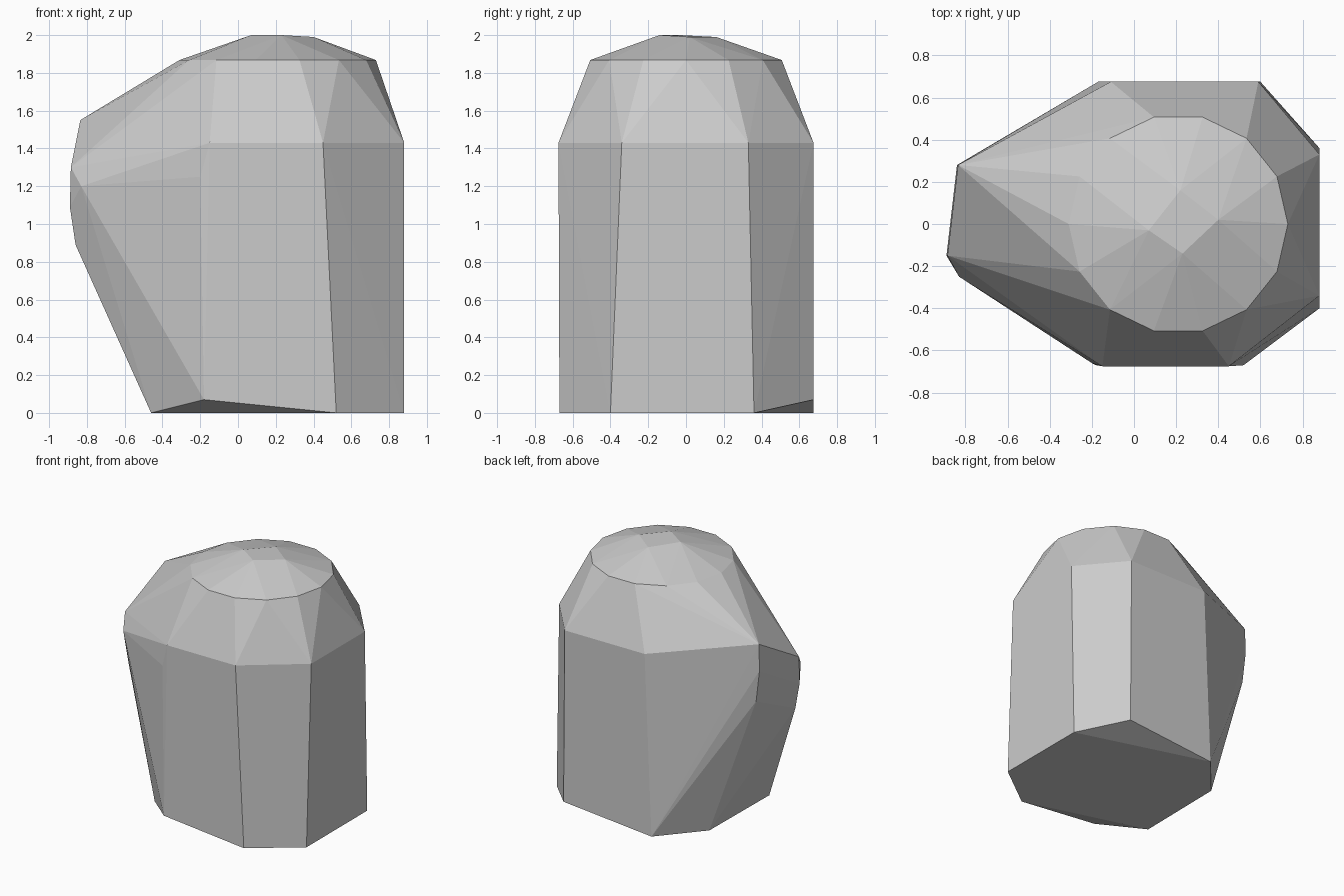
import bpy
import bmesh
from math import cos, sin, tau
from mathutils import Vector

default_cube = bpy.data.objects.get("Cube")
if default_cube:
    bpy.data.objects.remove(default_cube, do_unlink=True)


def make_material(name, value):
    """Plain grey material, same colour in viewport and render."""
    material = bpy.data.materials.new(name)
    material.use_nodes = True
    colour = (value, value, value, 1)
    material.diffuse_color = colour
    material.node_tree.nodes["Principled BSDF"].inputs["Base Color"].default_value = colour
    return material


def level(height, outline):
    """Lift a flat outline to one height."""
    return [Vector((x, y, height)) for x, y in outline]


def circle(centre_x, radius, height, sides):
    """Regular ring of points around a vertical axis."""
    angles = [tau * i / sides for i in range(sides)]
    return level(height, [(centre_x + radius * cos(a), radius * sin(a)) for a in angles])


def build_hull(name, points, material):
    """Wrap a convex, flat-shaded skin around the points."""
    bm = bmesh.new()
    for point in points:
        bm.verts.new(point)
    hull = bmesh.ops.convex_hull(bm, input=bm.verts[:])
    unused = {v for v in hull["geom_interior"] + hull["geom_unused"]
              if isinstance(v, bmesh.types.BMVert)}
    bmesh.ops.delete(bm, geom=list(unused), context="VERTS")
    bmesh.ops.recalc_face_normals(bm, faces=bm.faces[:])
    mesh = bpy.data.meshes.new(name)
    bm.to_mesh(mesh)
    bm.free()
    mesh.materials.append(material)
    body = bpy.data.objects.new(name, mesh)
    bpy.context.collection.objects.link(body)
    return body


# Flat base, with two corners chipped upwards
base = level(0, [(-.46, -.385), (.52, -.67), (.88, -.4),
                 (.88, .36), (-.17, .675), (-.45, .35)])
chipped_corners = level(.07, [(-.18, -.67), (.6, .675)])

# Shoulder where the upright walls meet the sloping cap
shoulder = level(1.43, [(-.15, -.675), (.45, -.675), (.88, -.34),
                        (.88, .33), (.59, .675), (-.11, .675)])
front_crease = level(1.25, [(-.2, -.66)])

# Blunt bulge on one side
bulge = (level(.89, [(-.86, -.14)])
         + level(1.09, [(-.89, -.15), (-.81, .28)])
         + level(1.2, [(-.83, -.25)])
         + level(1.3, [(-.885, -.15)])
         + level(1.34, [(-.84, .28)])
         + level(1.55, [(-.835, .28)]))

# Round cap rim and shallow crown
cap_rim = circle(.21, .52, 1.868, 14)
crown = (level(2, [(.07, -.03), (.23, -.14)])
         + level(1.99, [(.4, .02), (.22, .16)]))

stone_grey = make_material("stone grey", .6)
build_hull("stone_body",
           base + chipped_corners + shoulder + front_crease + bulge + cap_rim + crown,
           stone_grey)
